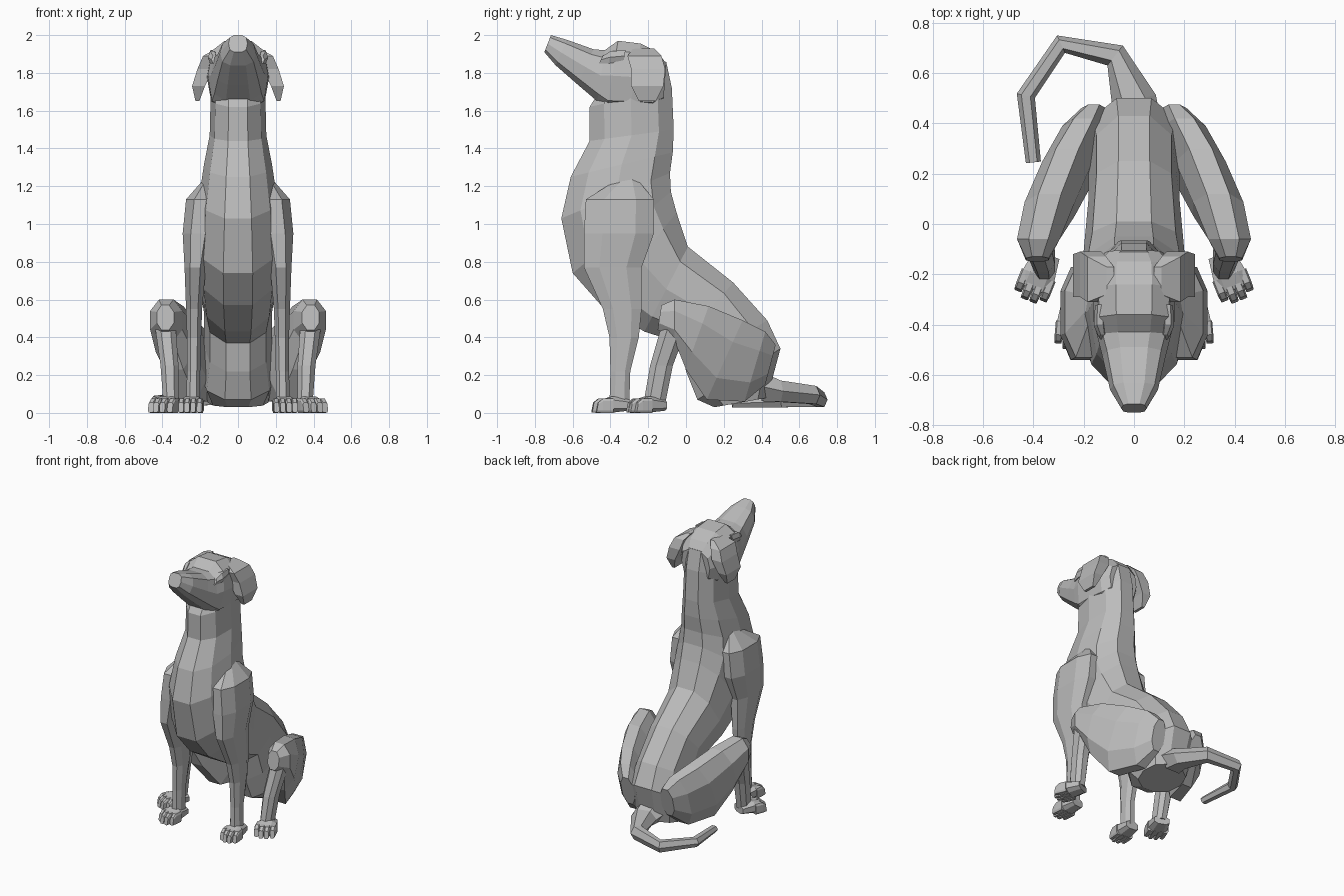
import bpy, bmesh, math
from mathutils import Vector, Matrix

coat = bpy.data.materials.new("grey coat")
coat.diffuse_color = (0.5, 0.5, 0.5, 1)


def build(name, tubes, mirror=False, matrix=None):
    """Skin each list of rings into a capped, flat-shaded tube."""
    bm = bmesh.new()
    for rings in tubes:
        loops = [[bm.verts.new(p) for p in r] for r in rings]
        n = len(loops[0])
        for a, b in zip(loops, loops[1:]):
            for i in range(n):
                j = (i + 1) % n
                bm.faces.new((a[i], a[j], b[j], b[i]))
        bm.faces.new(loops[0])
        bm.faces.new(loops[-1])
    if matrix:
        bm.transform(matrix)
    bmesh.ops.recalc_face_normals(bm, faces=bm.faces)
    me = bpy.data.meshes.new(name)
    bm.to_mesh(me)
    bm.free()
    me.materials.append(coat)
    ob = bpy.data.objects.new(name, me)
    bpy.context.collection.objects.link(ob)
    if mirror:
        ob.modifiers.new("mirror", 'MIRROR').use_axis[0] = True
    return ob


def ring(ya, za, yb, zb, hw, cx=0.0, n=10, p=1.0):
    """Oval ring between two side-view points; p below 1 makes it boxier."""
    angs = [2 * math.pi * (i + 0.5) / n for i in range(n)]
    mc = max(math.cos(a) for a in angs)
    ms = max(math.sin(a) for a in angs)
    a, b = Vector((cx, ya, za)), Vector((cx, yb, zb))

    def box(v):
        return math.copysign(abs(v) ** p, v)
    return [(a + b) / 2 + (b - a) / 2 * box(math.cos(t) / mc)
            + Vector((hw * box(math.sin(t) / ms), 0, 0)) for t in angs]


def level(z, y0, y1, x0, x1, p=0.85):
    """Horizontal leg section."""
    return ring(y0, z, y1, z, (x1 - x0) / 2, (x0 + x1) / 2, 8, p)


# Torso and neck: front point, back point, half width
build("torso", [[ring(*s, p=0.9) for s in (
    (0.15, 0.03, 0.43, 0.08, 0.16),
    (0.06, 0.07, 0.50, 0.34, 0.20),
    (0.00, 0.22, 0.43, 0.49, 0.18),
    (-0.03, 0.37, 0.25, 0.69, 0.18),
    (-0.22, 0.43, 0.01, 0.88, 0.20),
    (-0.45, 0.57, -0.05, 1.06, 0.22),
    (-0.60, 0.74, -0.08, 1.17, 0.225),
    (-0.66, 1.03, -0.085, 1.27, 0.205),
    (-0.61, 1.25, -0.07, 1.38, 0.18),
    (-0.51, 1.44, -0.065, 1.50, 0.15),
    (-0.51, 1.62, -0.075, 1.72, 0.145),
    (-0.43, 1.75, -0.105, 1.86, 0.14))]])

# Head with raised muzzle
build("head", [[ring(*s, p=0.7) for s in (
    (-0.75, 1.91, -0.715, 2.00, 0.05),
    (-0.69, 1.84, -0.63, 1.975, 0.095),
    (-0.57, 1.735, -0.49, 1.925, 0.125),
    (-0.47, 1.65, -0.43, 1.92, 0.145),
    (-0.42, 1.60, -0.36, 1.97, 0.16),
    (-0.30, 1.60, -0.24, 1.955, 0.165),
    (-0.18, 1.60, -0.15, 1.91, 0.155),
    (-0.12, 1.64, -0.105, 1.85, 0.115))]])

# Brows above the eyes
build("brow", [[ring(-0.46, 1.85, -0.44, 1.89, 0.015, 0.125, 6),
                ring(-0.41, 1.85, -0.40, 1.915, 0.025, 0.135, 6),
                ring(-0.33, 1.86, -0.32, 1.92, 0.02, 0.135, 6)]], True)

# Hanging ears: outer x, inner x, front, back, height
build("ear", [[[(xo, y0, z), (xo, y1, z), (xi, y1, z), (xi, y0, z)]
               for xo, xi, y0, y1, z in ((0.11, 0.08, -0.28, -0.17, 1.93),
                                         (0.185, 0.11, -0.31, -0.13, 1.89),
                                         (0.215, 0.13, -0.29, -0.11, 1.82),
                                         (0.243, 0.175, -0.29, -0.12, 1.73),
                                         (0.225, 0.205, -0.25, -0.16, 1.65))]], True)

# Front legs from shoulder to wrist
build("front_leg", [[level(*s) for s in (
    (1.25, -0.34, -0.27, 0.13, 0.17),
    (1.13, -0.53, -0.17, 0.11, 0.275),
    (0.95, -0.54, -0.17, 0.13, 0.293),
    (0.77, -0.54, -0.235, 0.17, 0.283),
    (0.55, -0.44, -0.235, 0.19, 0.275),
    (0.40, -0.405, -0.25, 0.195, 0.27),
    (0.22, -0.40, -0.295, 0.20, 0.27),
    (0.05, -0.405, -0.30, 0.20, 0.275))]], True)

# Thighs from knee back to hip
build("thigh", [[ring(*s, n=8, p=0.9) for s in (
    (-0.15, 0.44, -0.13, 0.57, 0.045, 0.385),
    (-0.06, 0.38, -0.06, 0.60, 0.085, 0.38),
    (0.00, 0.23, 0.12, 0.565, 0.10, 0.335),
    (0.11, 0.07, 0.30, 0.49, 0.10, 0.265),
    (0.31, 0.06, 0.42, 0.43, 0.085, 0.20),
    (0.42, 0.15, 0.475, 0.36, 0.05, 0.16))]], True)

# Hind shanks
build("hind_shank", [[level(*s) for s in (
    (0.46, -0.13, 0.01, 0.33, 0.44),
    (0.25, -0.19, -0.07, 0.315, 0.41),
    (0.05, -0.225, -0.11, 0.315, 0.395))]], True)


def paw(name, x, y, turn, width):
    """Four blocky toes on a pad; heel at (x, y), turned outward."""
    tubes = [[ring(0, 0.012, 0, 0.07, width * 0.36, n=8, p=0.7),
              ring(-0.09, 0.002, -0.09, 0.088, width * 0.46, n=8, p=0.7),
              ring(-0.15, 0.002, -0.15, 0.07, width * 0.48, n=8, p=0.7)]]
    for k in (-1.5, -0.5, 0.5, 1.5):
        f = 0.02 * (1.5 - abs(k))
        c, h = k * width / 4, width / 8
        tubes.append([ring(-0.09, 0.0, -0.09, 0.075, h, c, 8, 0.5),
                      ring(-0.145 - f, 0.0, -0.145 - f, 0.075, h, c, 8, 0.5),
                      ring(-0.18 - f, 0.002, -0.17 - f, 0.055, h * 0.85, c, 8, 0.5)])
    build(name, tubes, True, Matrix.Translation((x, y, 0)) @ Matrix.Rotation(turn, 4, 'Z'))


paw("front_paw", 0.238, -0.30, math.radians(5), 0.13)
paw("hind_paw", 0.345, -0.12, math.radians(22), 0.145)

# Tail curling round to one side on the ground: centre, half width, half height
path = [((0, 0.40, 0.14), 0.11, 0.09), ((0, 0.49, 0.115), 0.09, 0.065),
        ((-0.075, 0.67, 0.095), 0.05, 0.055), ((-0.29, 0.715, 0.07), 0.038, 0.045),
        ((-0.43, 0.51, 0.06), 0.037, 0.035), ((-0.40, 0.245, 0.05), 0.03, 0.025)]
pts = [Vector(p[0]) for p in path]
rings = []
for i, (p, r, h) in enumerate(path):
    t = pts[min(i + 1, len(pts) - 1)] - pts[max(i - 1, 0)]
    side = t.cross(Vector((0, 0, 1))).normalized()
    rings.append([pts[i] + side * r * math.cos(a) + Vector((0, 0, h * math.sin(a)))
                  for a in (k * math.pi / 3 for k in range(6))])
build("tail", [rings])
